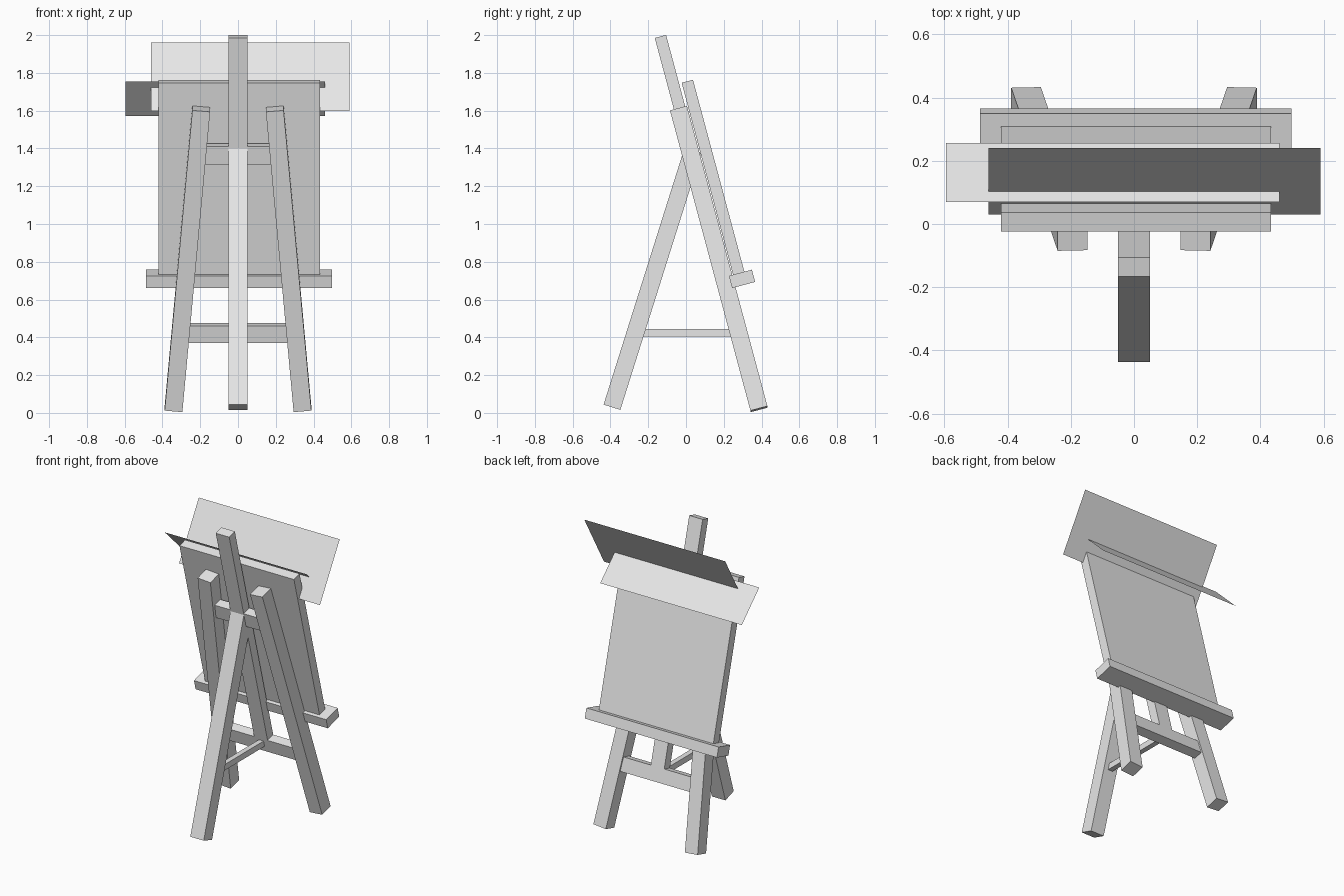
import bpy
import bmesh
from math import radians
from mathutils import Matrix, Vector

if "Cube" in bpy.data.objects:
    bpy.data.objects.remove(bpy.data.objects["Cube"], do_unlink=True)

grey = bpy.data.materials.new("plain_grey")
grey.use_nodes = True
grey.diffuse_color = (0.8, 0.8, 0.8, 1)
grey.node_tree.nodes["Principled BSDF"].inputs["Base Color"].default_value = (0.8, 0.8, 0.8, 1)

# Leaning frame: local y is the depth through the easel, local z runs up its slope
LEAN = Matrix.Rotation(radians(15), 4, "X")


def add_object(name, bm):
    mesh = bpy.data.meshes.new(name)
    bm.to_mesh(mesh)
    bm.free()
    mesh.materials.append(grey)
    obj = bpy.data.objects.new(name, mesh)
    bpy.context.collection.objects.link(obj)
    return obj


def beam(name, size, matrix):
    """Rectangular beam of the given size, placed by a matrix."""
    bm = bmesh.new()
    bmesh.ops.create_cube(bm, size=1)
    bmesh.ops.scale(bm, vec=size, verts=bm.verts)
    bmesh.ops.transform(bm, matrix=matrix, verts=bm.verts)
    return add_object(name, bm)


def leaning_box(name, xs, depth, slope):
    """Box given by its ranges in the leaning frame."""
    ranges = (xs, depth, slope)
    size = Vector([b - a for a, b in ranges])
    centre = Vector([(a + b) / 2 for a, b in ranges])
    return beam(name, size, LEAN @ Matrix.Translation(centre))


def sheet(name, xs, low, high):
    """Single flat sheet between a low and a high (y, z) edge."""
    bm = bmesh.new()
    corners = [(xs[0], *low), (xs[1], *low), (xs[1], *high), (xs[0], *high)]
    bm.faces.new([bm.verts.new(c) for c in corners])
    return add_object(name, bm)


# Splayed legs on the board side
for side, label in ((1, "left"), (-1, "right")):
    place = Matrix.Translation((side * 0.268, 0.379, 0.742))
    splay = Matrix.Rotation(radians(-5.1 * side), 4, "Y")
    beam(label + "_leg", (0.094, 0.093, 1.652), LEAN @ place @ splay)

# Centre post and the cross bars between the legs
BAR_DEPTH = (0.354, 0.416)
leaning_box("centre_post", (-0.05, 0.05), BAR_DEPTH, (0.375, 1.96))
leaning_box("lower_cross_bar", (-0.27, 0.27), BAR_DEPTH, (0.288, 0.381))
leaning_box("upper_cross_bar", (-0.18, 0.18), BAR_DEPTH, (1.266, 1.365))

# Board and the ledge it rests on
leaning_box("board", (-0.42, 0.433), (0.43, 0.492), (0.64, 1.694))
leaning_box("ledge", (-0.487, 0.498), (0.407, 0.533), (0.575, 0.642))

# Single support leg and the strut that holds it open
prop_tilt = Matrix.Rotation(radians(-17.5), 4, "X")
prop_place = Matrix.Translation((0, -0.392, 0.03)) @ prop_tilt
beam("support_leg", (0.1, 0.093, 1.425), prop_place @ Matrix.Translation((0, 0, 0.7125)))
beam("strut", (0.035, 0.50, 0.04), Matrix.Translation((0, 0.01, 0.425)))

# Two loose crossing sheets at the top of the board
sheet("upright_sheet", (-0.46, 0.59), (0.03, 1.597), (0.24, 1.96))
sheet("folded_sheet", (-0.595, 0.46), (0.256, 1.573), (0.07, 1.755))
